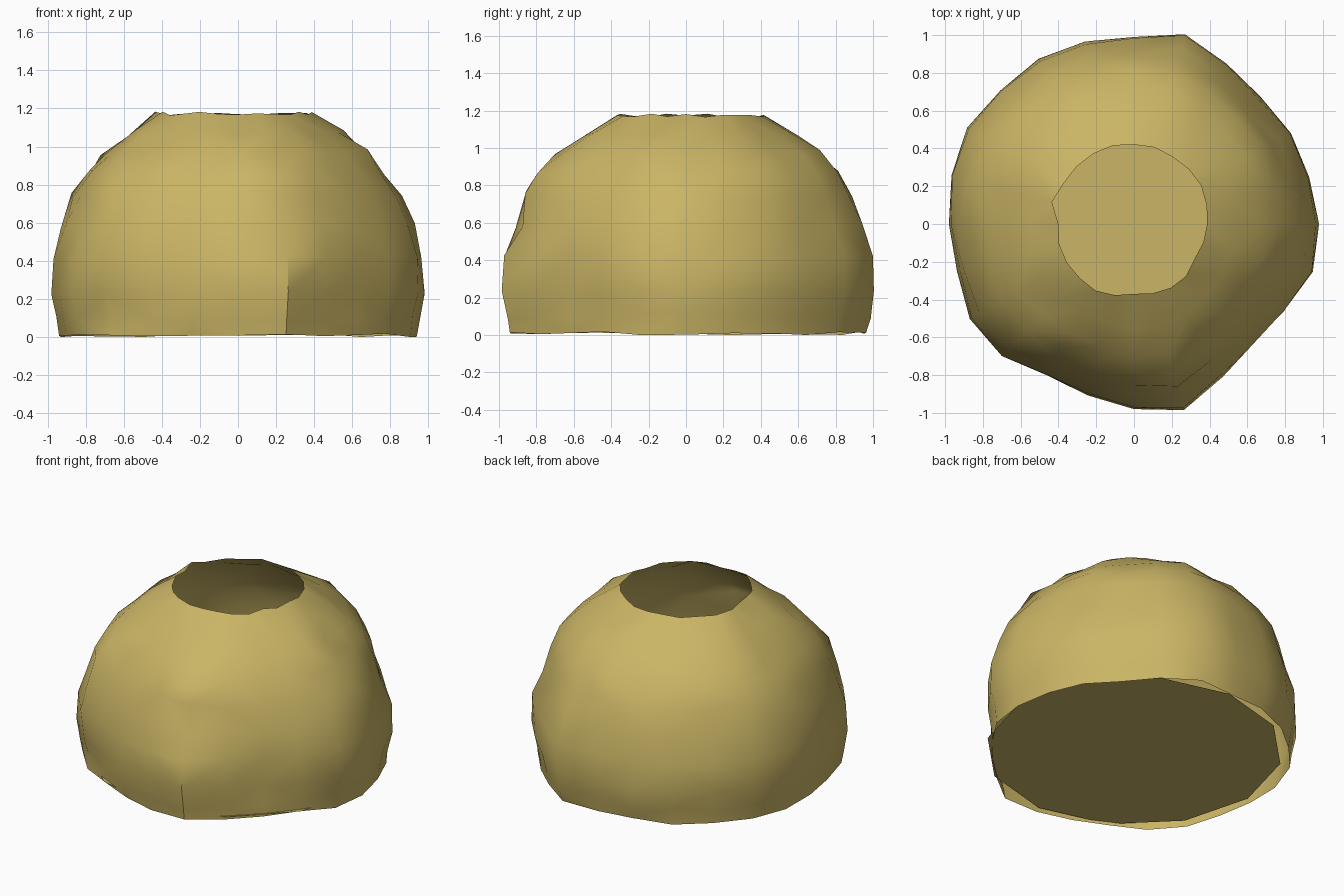
import bpy, bmesh, math, random

random.seed(7)
cube = bpy.data.objects.get("Cube")
if cube:
    bpy.data.objects.remove(cube, do_unlink=True)

# Single sandy colour
sand = bpy.data.materials.new("sandy_clay")
sand.use_nodes = True
colour = (0.59, 0.46, 0.13, 1)
sand.diffuse_color = colour
bsdf = sand.node_tree.nodes["Principled BSDF"]
bsdf.inputs["Base Color"].default_value = colour
bsdf.inputs["Roughness"].default_value = 0.9

# Plan radii at even angles, counter-clockwise from +x
OUTER = [.98, .96, .96, .95, .98, 1.04, .99, 1, 1.01, 1, 1.02, 1,
         .98, .97, 1.01, 1, .93, .94, .98, 1.02, .94, .92, .93, .98]
MOUTH = [.39, .4, .41, .41, .41, .42, .42, .43, .43, .43, .43, .45,
         .4, .41, .41, .41, .41, .39, .37, .38, .39, .39, .37, .38]
# Height, blend from mouth to outer radius, roughness
LEVELS = [(.01, .93, 0), (.1, .96, .01), (.23, 1, 0), (.42, .98, .008),
          (.58, .91, .014), (.75, .81, .014), (.87, .67, .014),
          (.97, .52, .014), (1.07, .29, .012), (1.175, 0, 0)]
# Hollows in the rock: direction in degrees, height, depth
DENTS = [(225, .15, .05), (318, .2, .04), (282, .6, .05), (230, 1, .05),
         (8, 1, .03), (45, .58, .04), (310, .5, .03)]


def make_object(name, bm):
    mesh = bpy.data.meshes.new(name)
    bm.to_mesh(mesh)
    bm.free()
    mesh.materials.append(sand)
    obj = bpy.data.objects.new(name, mesh)
    bpy.context.collection.objects.link(obj)
    return obj


def polar(radius, angle, z):
    return (radius * math.cos(angle), radius * math.sin(angle), z)


def dent_depth(angle, z):
    total = 0
    for degrees, height, depth in DENTS:
        turn = math.remainder(angle - math.radians(degrees), math.tau)
        total += depth * math.exp(-(turn / .2) ** 2 - ((z - height) / .12) ** 2)
    return total


def build_shell():
    bm = bmesh.new()
    count = len(OUTER)
    rings = []
    for z, blend, rough in LEVELS:
        ring = []
        for i in range(count):
            angle = math.tau * i / count
            radius = MOUTH[i] + (OUTER[i] - MOUTH[i]) * blend
            radius += random.uniform(-rough, rough) - dent_depth(angle, z)
            height = z + random.uniform(-.01, .01) + random.uniform(-rough, rough)
            ring.append(bm.verts.new(polar(radius, angle, height)))
        rings.append(ring)
    # Irregular triangles between neighbouring rings
    for low, high in zip(rings, rings[1:]):
        for i in range(count):
            j = (i + 1) % count
            a, b, c, d = low[i], low[j], high[j], high[i]
            if random.random() < .5:
                bm.faces.new((a, b, c))
                bm.faces.new((a, c, d))
            else:
                bm.faces.new((a, b, d))
                bm.faces.new((b, c, d))
    # Rest the lowest point on the ground
    lowest = min(v.co.z for v in bm.verts)
    for v in bm.verts:
        v.co.z -= lowest
    return make_object("rocky_dome_shell", bm)


def build_floor():
    bm = bmesh.new()
    bmesh.ops.create_circle(bm, cap_ends=True, segments=12, radius=.92)
    for v in bm.verts:
        v.co.z = .03
    for f in bm.faces:
        f.normal_update()
        if f.normal.z < 0:
            f.normal_flip()
    return make_object("inner_floor", bm)


# Open dome, softly shaded with a few hard creases
shell = build_shell()
bpy.ops.object.select_all(action="DESELECT")
shell.select_set(True)
bpy.context.view_layer.objects.active = shell
bpy.ops.object.shade_smooth_by_angle(angle=math.radians(40))

# Flat floor seen through the mouth
build_floor()
